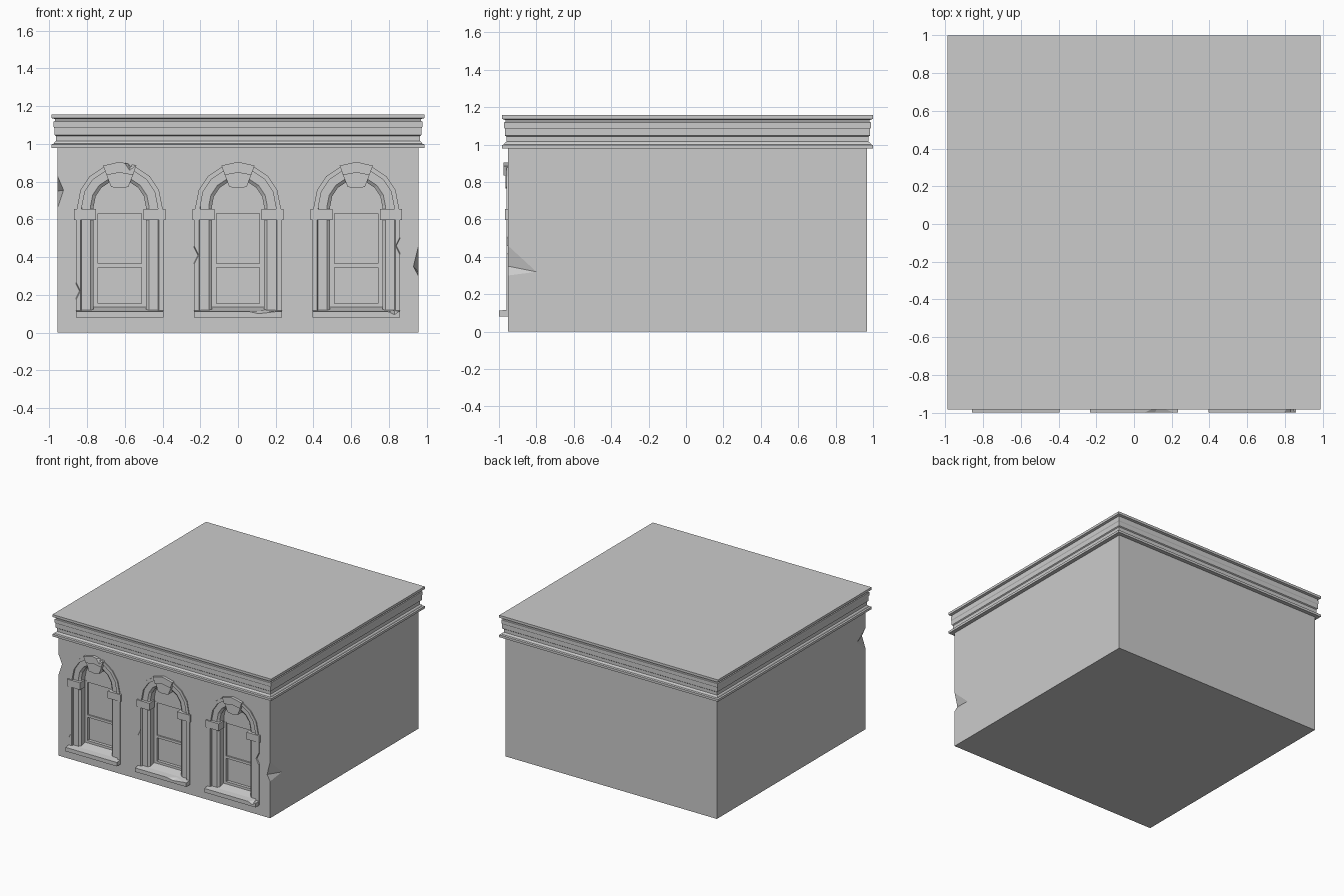
import bpy, bmesh
from math import sin, cos, pi

if "Cube" in bpy.data.objects:
    bpy.data.objects.remove(bpy.data.objects["Cube"])


def finish(name, bm):
    bmesh.ops.recalc_face_normals(bm, faces=bm.faces)
    me = bpy.data.meshes.new(name)
    bm.to_mesh(me)
    bm.free()
    ob = bpy.data.objects.new(name, me)
    bpy.context.collection.objects.link(ob)
    return ob


def loft(name, rings):
    """Closed solid through a list of equal point rings."""
    bm = bmesh.new()
    vs = [[bm.verts.new(p) for p in r] for r in rings]
    n = len(rings[0])
    for a, b in zip(vs, vs[1:]):
        for i in range(n):
            j = (i + 1) % n
            bm.faces.new((a[i], a[j], b[j], b[i]))
    bm.faces.new(vs[0])
    bm.faces.new(vs[-1])
    return finish(name, bm)


def prism(name, pts, y0, y1):
    return loft(name, [[(x, y, z) for x, z in pts] for y in (y0, y1)])


def block(name, x0, x1, z0, z1, y0, y1):
    return prism(name, [(x0, z0), (x1, z0), (x1, z1), (x0, z1)], y0, y1)


def subtract(target, cutter):
    cutter.hide_render = True
    m = target.modifiers.new("cut", 'BOOLEAN')
    m.operation, m.solver, m.object = 'DIFFERENCE', 'EXACT', cutter
    bpy.context.view_layer.objects.active = target
    bpy.ops.object.modifier_apply(modifier=m.name)
    bpy.data.objects.remove(cutter)


def chip(target, pts):
    """Knock a faceted chip, the hull of pts, out of a part."""
    bm = bmesh.new()
    for p in pts:
        bm.verts.new(p)
    bmesh.ops.convex_hull(bm, input=bm.verts)
    subtract(target, finish("chip_cutter", bm))


X, Y0, Y1 = 0.957, -0.952, 0.968
BACK, SPRING = -0.86, 0.67


def rect(o, z):
    return [(-X - o, Y0 - o, z), (X + o, Y0 - o, z), (X + o, Y1 + o, z), (-X - o, Y1 + o, z)]


def arch(cx, r, z0):
    arc = [(cx + r * cos(pi * i / 8), SPRING + r * sin(pi * i / 8)) for i in range(9)]
    return [(cx + r, z0)] + arc + [(cx - r, z0)]


# Main wall block and cornice
wall = loft("wall", [rect(0, 0), rect(0, 1.0)])
cornice = [(.032, .978), (.032, .997), (.02, 1.001), (.016, 1.01), (.008, 1.016),
           (.008, 1.042), (.016, 1.048), (.016, 1.084), (.02, 1.09), (.02, 1.118),
           (.014, 1.122), (.014, 1.132), (.032, 1.137), (.032, 1.157)]
loft("cornice", [rect(o, z) for o, z in cornice])

frames, sills, keys = [], [], []
for n, cx in enumerate((-.627, 0, .627)):
    # Recess in the wall
    subtract(wall, prism("recess_cutter", arch(cx, .2, .09), -1.1, BACK))

    # Moulded surround swept up the legs and around the arch
    profile = [(.233, -.87), (.233, -.96), (.208, -.96), (.2, -.945), (.155, -.945),
               (.138, -.932), (.138, -.87)]
    path = [(0, .09), (0, .625)] + [(pi * i / 8, SPRING) for i in range(9)] + [(pi, .625), (pi, .09)]
    rings = []
    for a, z in path:
        curved = z == SPRING
        rings.append([(cx + (r - .008 * (curved and r > .205)) * cos(a), y,
                       z + (r - .008 * (curved and r > .205)) * sin(a)) for r, y in profile])
    frames.append(loft("window_surround", rings))

    # Sloped sill
    sill = [(-.87, .08), (-1.0, .08), (-1.0, .112), (-.95, .118), (-.87, .14)]
    sills.append(loft("window_sill", [[(cx + s * .232, y, z) for y, z in sill] for s in (-1, 1)]))

    # Capitals and sash stiles on both sides
    for s in (-1, 1):
        block("capital", cx + s * .125, cx + s * .242, .597, .655, -.967, -.9)
        block("sash_stile", cx + s * .115, cx + s * .142, .12, .64, -.885, BACK + .005)

    # Sash rails, panes and arched head panel
    for z0, z1 in ((.12, .155), (.345, .365)):
        block("sash_rail", cx - .118, cx + .118, z0, z1, -.885, BACK + .005)
    block("upper_pane", cx - .118, cx + .118, .36, .64, -.873, BACK + .005)
    head = arch(cx, .142, .63)
    prism("arch_head_panel", head, -.882, BACK + .005)

    # Stepped keystone
    prism("keystone_lower", [(cx - .046, .772), (cx, .765), (cx + .046, .772), (cx + .074, .845),
                             (cx, .855), (cx - .074, .845)], -.966, -.9)
    keys.append(prism("keystone_upper", [(cx - .07, .835), (cx, .848), (cx + .07, .835), (cx + .088, .885),
                                         (cx, .905), (cx - .088, .885)], -.975, -.9))

# Broken wall corners
chip(wall, [(-X, Y0, .66), (-X, Y0, .83), (-.925, Y0, .755), (-X, -.84, .75), (-1.1, -1.1, .75)])
chip(wall, [(X, Y0, .30), (X, Y0, .46), (.93, Y0, .35), (X, -.80, .32), (1.1, -1.1, .36)])

# Chipped surrounds, sills and keystone
for i, x, d, z in ((0, -.86, 1, .22), (1, -.233, 1, .41), (2, .86, -1, .46)):
    chip(frames[i], [(x, -.96, z - .05), (x, -.96, z + .05), (x + d * .025, -.96, z),
                     (x, -.92, z), (x - d * .05, -1.0, z)])
chip(sills[1], [(.05, -1.0, .113), (.22, -1.0, .113), (.11, -1.0, .1), (.13, -.965, .117), (.12, -1.03, .14)])
chip(sills[2], [(.79, -1.0, .113), (.855, -1.0, .113), (.83, -1.0, .095), (.83, -.96, .117), (.84, -1.03, .14)])
chip(keys[0], [(-.6, -.975, .898), (-.54, -.975, .886), (-.575, -.975, .86), (-.57, -.94, .893), (-.57, -1.0, .92)])
